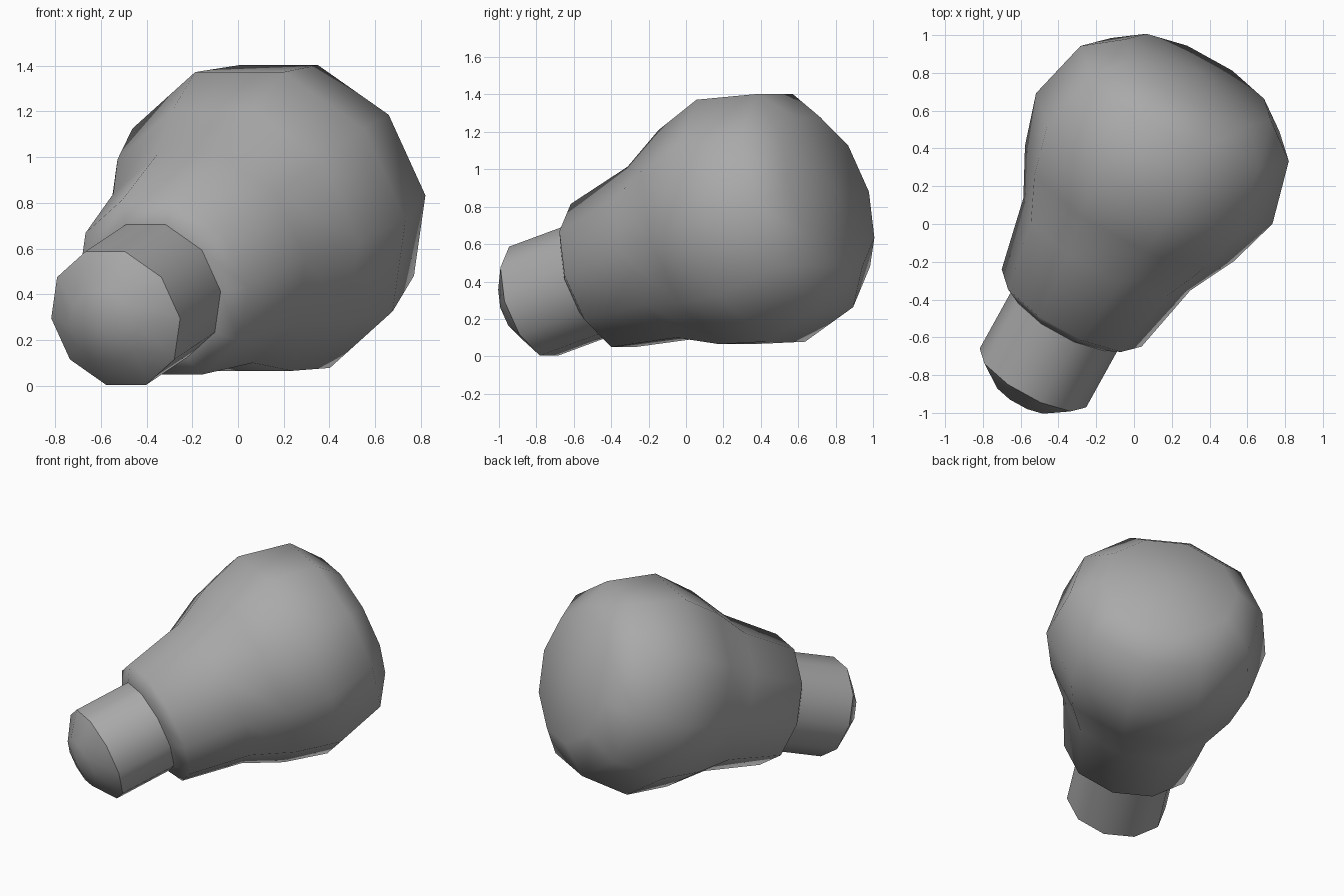
import bpy, bmesh
from math import cos, sin, tau, radians
from mathutils import Matrix, Vector

SIDES = 10
if "Cube" in bpy.data.objects:
    bpy.data.objects.remove(bpy.data.objects["Cube"], do_unlink=True)

# Single grey finish
grey = bpy.data.materials.new("plain_grey")
grey.use_nodes = True
colour = (0.4, 0.4, 0.4, 1)
grey.diffuse_color = colour
grey.node_tree.nodes["Principled BSDF"].inputs["Base Color"].default_value = colour

# Tilted frame: local z runs along the lamp from base to crown, local x is level
axis = Vector((0.46, 0.832, 0.308)).normalized()
level = axis.cross(Vector((0, 0, 1))).normalized()
frame = Matrix((level, axis.cross(level), axis)).transposed().to_4x4()
frame.translation = (-0.535, -0.815, 0.295)


def turned(name, profile, smooth_angle):
    """Revolve (height, radius) pairs; zero radius closes to a pole."""
    bm = bmesh.new()
    rings = []
    for h, r in profile:
        if r == 0:
            rings.append([bm.verts.new((0, 0, h))] * SIDES)
        else:
            rings.append([bm.verts.new((r * cos(tau * i / SIDES), r * sin(tau * i / SIDES), h))
                          for i in range(SIDES)])
    for low, high in zip(rings, rings[1:]):
        for i in range(SIDES):
            j = (i + 1) % SIDES
            corners = dict.fromkeys((low[i], low[j], high[j], high[i]))
            bm.faces.new(list(corners))
    bmesh.ops.recalc_face_normals(bm, faces=bm.faces)
    mesh = bpy.data.meshes.new(name)
    bm.to_mesh(mesh)
    bm.free()
    mesh.materials.append(grey)
    ob = bpy.data.objects.new(name, mesh)
    bpy.context.collection.objects.link(ob)
    ob.matrix_world = frame
    bpy.ops.object.select_all(action='DESELECT')
    ob.select_set(True)
    bpy.context.view_layer.objects.active = ob
    bpy.ops.object.shade_smooth_by_angle(angle=radians(smooth_angle))
    return ob


# Socket base with a shallow domed contact end
turned("socket_base", [(-0.15, 0), (-0.115, 0.17), (0, 0.322), (0.385, 0.322), (0.4, 0)], 45)

# Glass: shoulder, flared neck and round crown
turned("glass_bulb", [(0.386, 0), (0.385, 0.322), (0.445, 0.423), (0.85, 0.505), (1.11, 0.632),
                      (1.395, 0.715), (1.745, 0.63), (1.898, 0.44), (1.94, 0)], 60)
